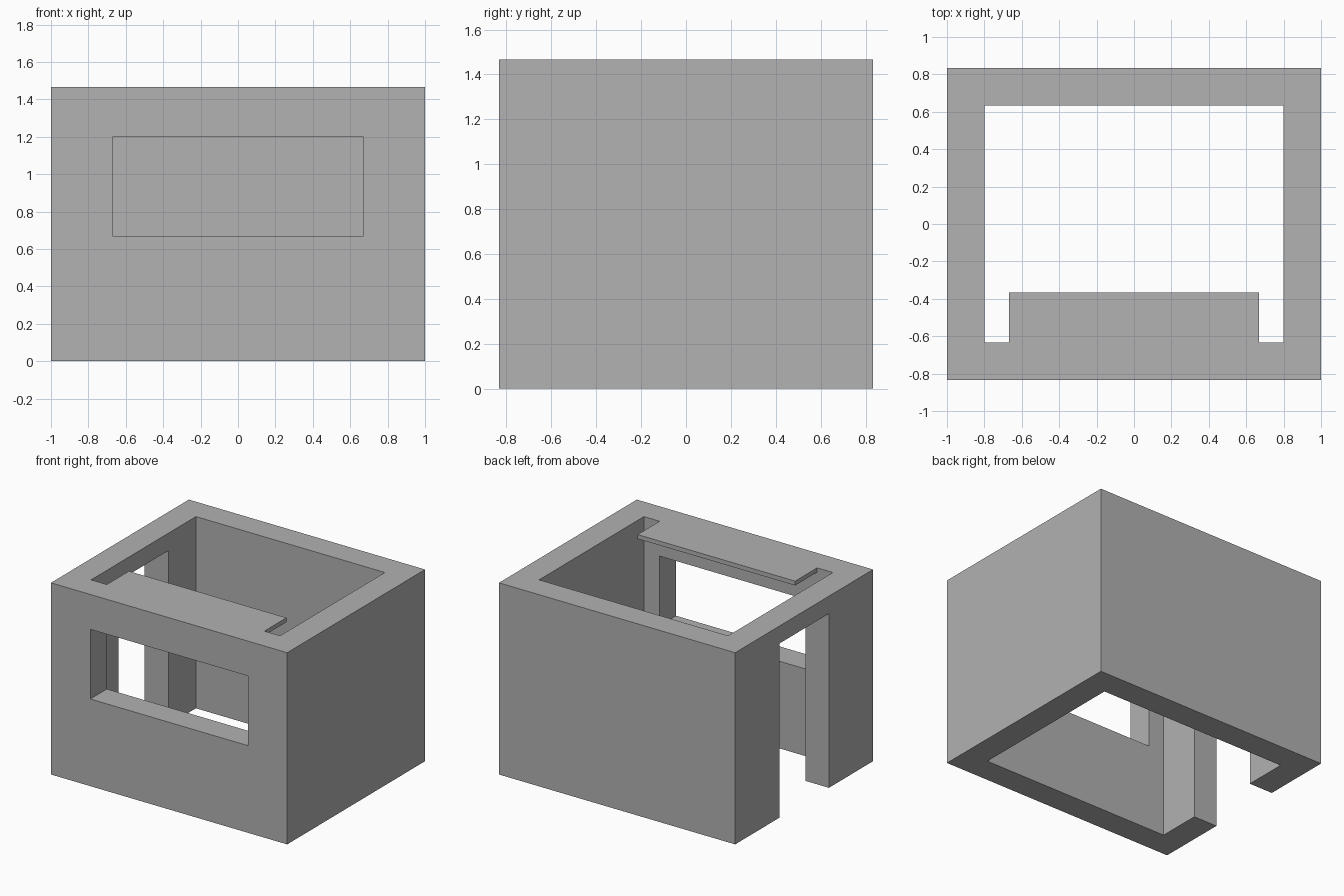
import bpy
import bmesh
from mathutils import Matrix, Vector

if "Cube" in bpy.data.objects:
    bpy.data.objects.remove(bpy.data.objects["Cube"])

# Overall sizes
WIDTH, DEPTH, HEIGHT = 2.0, 1.667, 1.467
WALL = 0.2
HALF_X, HALF_Y = WIDTH / 2, DEPTH / 2
INNER_X, INNER_Y = HALF_X - WALL, HALF_Y - WALL
OPENING = 0.667   # half width of window and canopy
OVER = 0.1        # how far cutters pass through a wall

# Single plain grey
grey = bpy.data.materials.new("plain_grey")
grey.use_nodes = True
grey.diffuse_color = (0.445, 0.445, 0.445, 1)
grey.node_tree.nodes["Principled BSDF"].inputs["Base Color"].default_value = grey.diffuse_color


def box(name, low, high):
    """Axis-aligned box between two corners."""
    low, high = Vector(low), Vector(high)
    bm = bmesh.new()
    place = Matrix.Translation((low + high) / 2) @ Matrix.Diagonal((*(high - low), 1))
    bmesh.ops.create_cube(bm, size=1, matrix=place)
    mesh = bpy.data.meshes.new(name)
    bm.to_mesh(mesh)
    bm.free()
    mesh.materials.append(grey)
    obj = bpy.data.objects.new(name, mesh)
    bpy.context.collection.objects.link(obj)
    return obj


def combine(target, tool, operation):
    """Apply a boolean and discard the tool object."""
    tool.hide_render = True
    mod = target.modifiers.new(tool.name, "BOOLEAN")
    mod.operation, mod.solver, mod.object = operation, "EXACT", tool
    bpy.context.view_layer.objects.active = target
    bpy.ops.object.modifier_apply(modifier=mod.name)
    bpy.data.objects.remove(tool)


# Solid block hollowed into four walls, open above and below
walls = box("booth_walls", (-HALF_X, -HALF_Y, 0), (HALF_X, HALF_Y, HEIGHT))
combine(walls, box("room_cutter", (-INNER_X, -INNER_Y, -OVER),
                   (INNER_X, INNER_Y, HEIGHT + OVER)), "DIFFERENCE")

# Wide window in the front wall
combine(walls, box("window_cutter", (-OPENING, -HALF_Y - OVER, 0.667),
                   (OPENING, -INNER_Y + OVER, 1.2)), "DIFFERENCE")

# Doorway in the right-hand wall, down to the ground
combine(walls, box("door_cutter", (-HALF_X - OVER, -0.3, -OVER),
                   (-INNER_X + OVER, 0.3, 1.333)), "DIFFERENCE")

# Thin canopy slab inside the front wall, flush with the wall tops
box("inner_canopy", (-OPENING, -INNER_Y, HEIGHT - 0.033), (OPENING, -0.367, HEIGHT))
